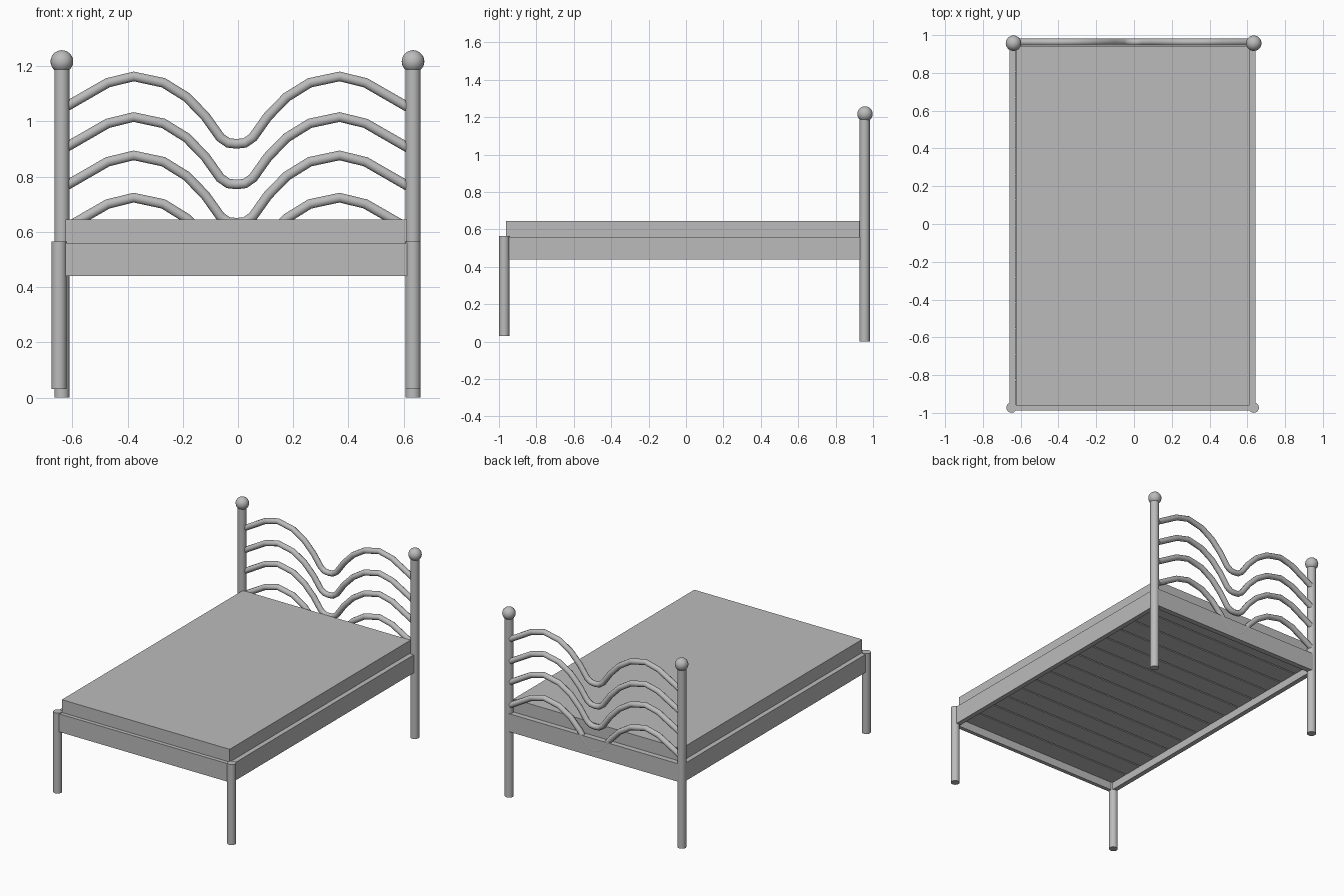
import bpy
import bmesh
from mathutils import Matrix, Vector

if "Cube" in bpy.data.objects:
    bpy.data.objects.remove(bpy.data.objects["Cube"])

grey = bpy.data.materials.new("plain grey")
grey.diffuse_color = (0.5, 0.5, 0.5, 1)
grey.use_nodes = True
grey.node_tree.nodes["Principled BSDF"].inputs["Base Color"].default_value = grey.diffuse_color


def finish(name, bm, smooth=False):
    mesh = bpy.data.meshes.new(name)
    bm.to_mesh(mesh)
    bm.free()
    mesh.materials.append(grey)
    ob = bpy.data.objects.new(name, mesh)
    bpy.context.collection.objects.link(ob)
    if smooth:
        smooth_object(ob)
    return ob


def smooth_object(ob):
    bpy.ops.object.select_all(action='DESELECT')
    ob.select_set(True)
    bpy.context.view_layer.objects.active = ob
    bpy.ops.object.shade_smooth_by_angle(angle=0.7)


def box(name, x0, x1, y0, y1, z0, z1):
    bm = bmesh.new()
    centre = Vector(((x0 + x1) / 2, (y0 + y1) / 2, (z0 + z1) / 2))
    size = Matrix.Diagonal((x1 - x0, y1 - y0, z1 - z0, 1))
    bmesh.ops.create_cube(bm, size=1, matrix=Matrix.Translation(centre) @ size)
    return finish(name, bm)


def post(name, x, y, z0, z1, r=0.0275):
    bm = bmesh.new()
    bmesh.ops.create_cone(bm, cap_ends=True, segments=20, radius1=r, radius2=r,
                          depth=z1 - z0,
                          matrix=Matrix.Translation((x, y, (z0 + z1) / 2)))
    return finish(name, bm, True)


def ball(name, x, y, z, r):
    bm = bmesh.new()
    bmesh.ops.create_uvsphere(bm, u_segments=24, v_segments=14, radius=r,
                              matrix=Matrix.Translation((x, y, z)))
    return finish(name, bm, True)


def tube(name, points, r, sides=10):
    """Round bar swept along a path lying in an upright x-z plane."""
    import math
    bm = bmesh.new()
    rings = []
    pts = [Vector(p) for p in points]
    for i, p in enumerate(pts):
        t = (pts[min(i + 1, len(pts) - 1)] - pts[max(i - 1, 0)]).normalized()
        side = Vector((0, 1, 0))
        up = side.cross(t)
        rings.append([bm.verts.new(p + r * (math.cos(a) * side + math.sin(a) * up))
                      for a in (2 * math.pi * k / sides for k in range(sides))])
    for a, b in zip(rings, rings[1:]):
        for k in range(sides):
            n = (k + 1) % sides
            bm.faces.new((a[k], a[n], b[n], b[k]))
    bm.faces.new(rings[0])
    bm.faces.new(rings[-1])
    bmesh.ops.recalc_face_normals(bm, faces=bm.faces)
    return finish(name, bm, True)


# Headboard posts with ball finials
for side, x in (("left", -0.638), ("right", 0.634)):
    post("headboard_post_" + side, x, 0.955, 0, 1.2)
    ball("finial_" + side, x, 0.957, 1.217, 0.041)

# Foot legs
for side, x in (("left", -0.648), ("right", 0.634)):
    post("foot_leg_" + side, x, -0.972, 0.03, 0.565)

# Bed frame rails
box("side_rail_left", -0.659, -0.627, -0.97, 0.955, 0.44, 0.56)
box("side_rail_right", 0.612, 0.644, -0.97, 0.955, 0.44, 0.56)
box("foot_rail", -0.64, 0.63, -0.988, -0.962, 0.44, 0.56)
box("head_rail", -0.63, 0.625, 0.944, 0.98, 0.44, 0.56)

# Slats
count = 14
pitch = 1.906 / count
for i in range(count):
    y = -0.962 + i * pitch
    box(f"slat_{i + 1}", -0.63, 0.615, y + 0.004, y + pitch - 0.004, 0.49, 0.51)

# Mattress
box("mattress", -0.624, 0.612, -0.962, 0.942, 0.508, 0.645)

# Wavy headboard bars, mirrored about the middle
mid = -0.005
half = [(-0.625, 1.052), (-0.472, 1.14), (-0.378, 1.163), (-0.27, 1.14),
        (-0.186, 1.088), (-0.118, 1.018), (-0.064, 0.942), (-0.035, 0.922)]
wave = half + [(mid, 0.919)] + [(2 * mid - x, z) for x, z in reversed(half)]
for i, drop in enumerate((0, 0.147, 0.286, 0.439)):
    tube(f"headboard_bar_{i + 1}", [(x, 0.963, z - drop) for x, z in wave], 0.0185)
